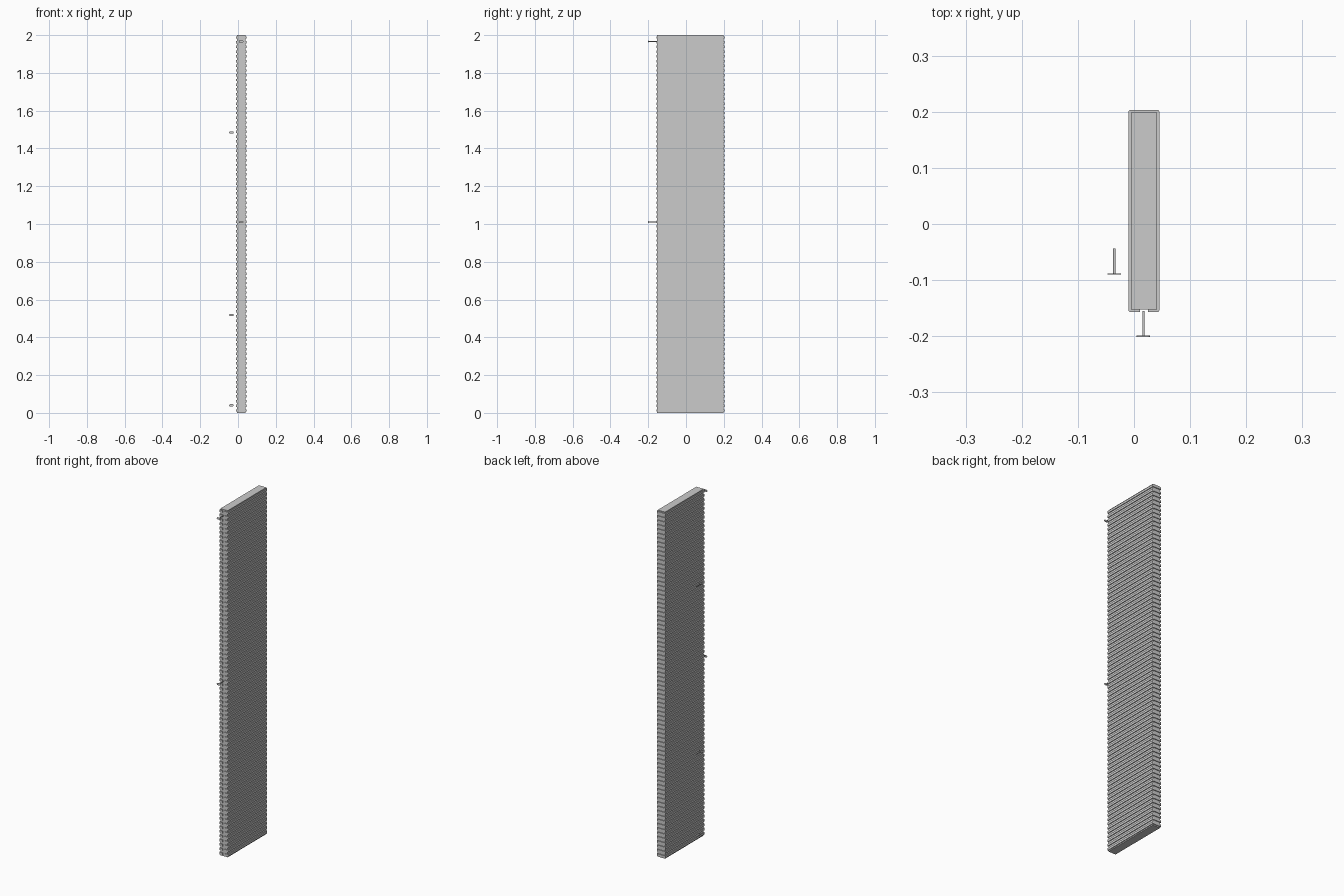
import bpy, bmesh, math

if "Cube" in bpy.data.objects:
    bpy.data.objects.remove(bpy.data.objects["Cube"])

X0, X1, Y0, Y1 = -0.0055, 0.0410, -0.1525, 0.1990   # core footprint
H, N, T = 2.0, 80, 0.0045                          # height, rib count, rib depth
CX = (X0 + X1) / 2


def finish(bm, name):
    bmesh.ops.recalc_face_normals(bm, faces=bm.faces[:])
    me = bpy.data.meshes.new(name)
    bm.to_mesh(me)
    bm.free()
    ob = bpy.data.objects.new(name, me)
    bpy.context.collection.objects.link(ob)
    return ob


def extrude_face(bm, pts, vec):
    f = bm.faces.new([bm.verts.new(p) for p in pts])
    r = bmesh.ops.extrude_face_region(bm, geom=[f])
    vs = [g for g in r["geom"] if isinstance(g, bmesh.types.BMVert)]
    bmesh.ops.translate(bm, verts=vs, vec=vec)


# Solid core panel
bm = bmesh.new()
extrude_face(bm, [(X0, Y0, 0), (X1, Y0, 0), (X1, Y1, 0), (X0, Y1, 0)], (0, 0, H))
finish(bm, "core_panel")


# C-shaped rib wrapping the core, open at the front centre
def c_path(r):
    pts = [(CX - 0.007, Y0 - r)]
    corners = [(X0, Y0, 270), (X0, Y1, 180), (X1, Y1, 90), (X1, Y0, 0)]
    for x, y, a in corners:
        for k in range(4):
            t = math.radians(a - 30 * k)
            pts.append((x + r * math.cos(t), y + r * math.sin(t)))
    pts.append((CX + 0.007, Y0 - r))
    return pts


pitch = H / N
bm = bmesh.new()
rows = []
for r, z in ((0.0001, 0), (T, 0), (T, pitch / 2), (0.0001, pitch / 2)):
    rows.append([bm.verts.new((x, y, z)) for x, y in c_path(r)])
n = len(rows[0])
for j in range(4):
    a, b = rows[j], rows[(j + 1) % 4]
    for i in range(n - 1):
        bm.faces.new((a[i], a[i + 1], b[i + 1], b[i]))
for i in (0, n - 1):
    bm.faces.new([row[i] for row in rows])
ribs = finish(bm, "wrap_ribs")
ribs.location.z = pitch / 4
arr = ribs.modifiers.new("stack", 'ARRAY')
arr.count = N
arr.use_relative_offset = False
arr.use_constant_offset = True
arr.constant_offset_displace = (0, 0, pitch)


# Pegs: thin shaft with a flat pill-shaped head facing the front
def peg(name, x, y, z):
    bm = bmesh.new()
    head = []
    for side in (1, -1):
        for k in range(9):
            t = math.radians(-90 + 22.5 * k)
            head.append((side * (0.006 + 0.006 * math.cos(t)), 0, side * 0.006 * math.sin(t)))
    extrude_face(bm, head, (0, 0.002, 0))
    shaft = [(0.002 * math.cos(k * math.pi / 6), 0.001, 0.002 * math.sin(k * math.pi / 6))
             for k in range(12)]
    extrude_face(bm, shaft, (0, 0.045, 0))
    finish(bm, name).location = (x, y, z)


for i, z in enumerate((1.966, 1.01)):
    peg(f"front_peg_{i + 1}", CX - 0.001, -0.201, z)
for i, z in enumerate((1.484, 0.518, 0.04)):
    peg(f"side_peg_{i + 1}", -0.035, -0.090, z)
